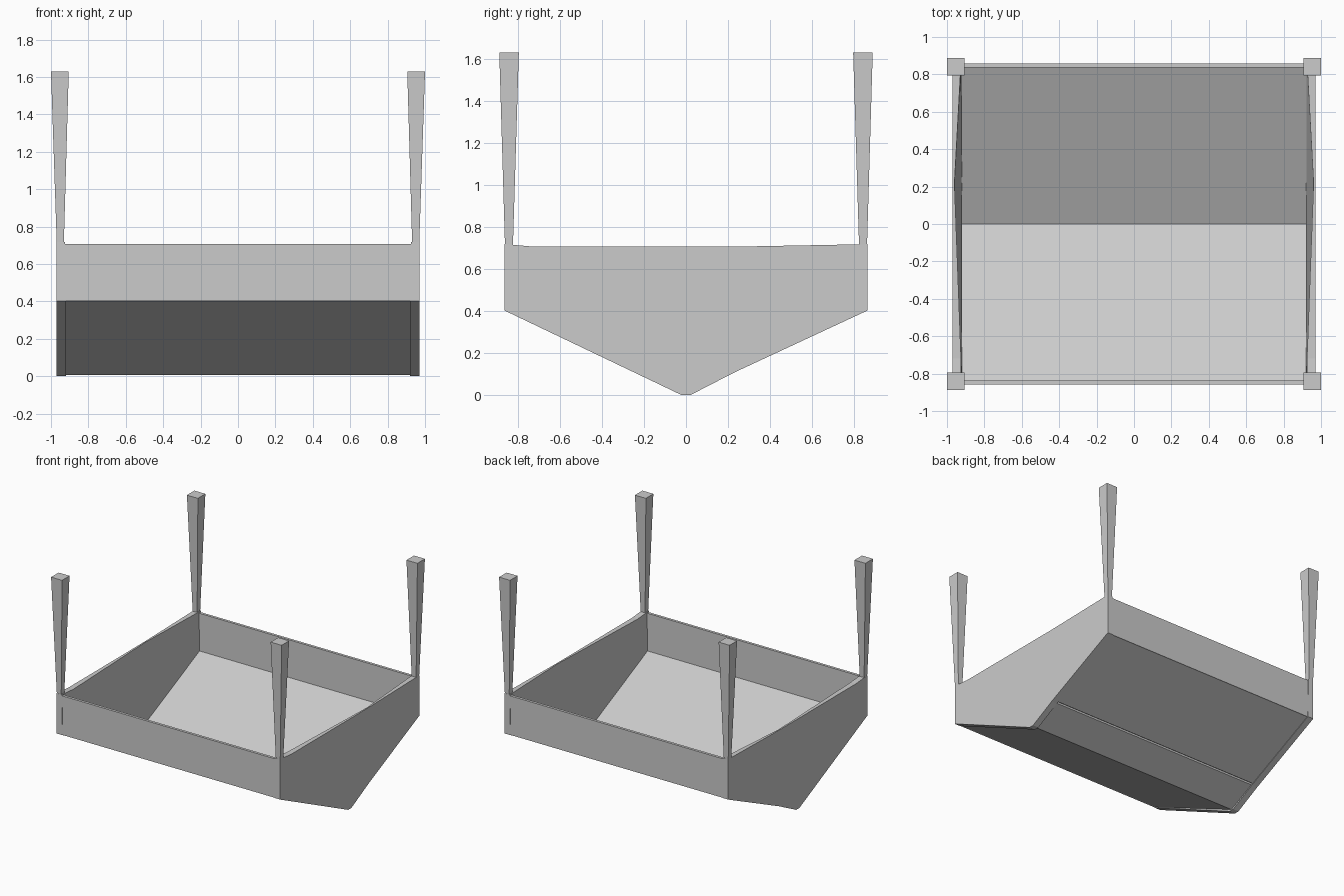
import bpy, bmesh

if "Cube" in bpy.data.objects:
    bpy.data.objects.remove(bpy.data.objects["Cube"])


def add_mesh(name, verts, faces):
    me = bpy.data.meshes.new(name)
    me.from_pydata(verts, [], faces)
    bm = bmesh.new()
    bm.from_mesh(me)
    bmesh.ops.recalc_face_normals(bm, faces=bm.faces)
    bm.to_mesh(me)
    bm.free()
    ob = bpy.data.objects.new(name, me)
    bpy.context.collection.objects.link(ob)
    return ob


def loft(name, a, b):
    """Closed solid between two matching loops."""
    n = len(a)
    faces = [tuple(range(n)), tuple(range(n, 2 * n))]
    faces += [(i, (i + 1) % n, n + (i + 1) % n, n + i) for i in range(n)]
    return add_mesh(name, a + b, faces)


def mirror_x(ob):
    m = ob.modifiers.new("mirror", 'MIRROR')
    m.use_axis[0] = True


def panel(name, profile, half):
    """Board with a y/z profile running across the width."""
    return loft(name, [(-half, y, z) for y, z in profile],
                [(half, y, z) for y, z in profile])


# End walls: pointed side profile, inner face leaning out at the middle of the rim
outer = [(-.862, .718), (-.862, .402), (-.02, 0), (.02, 0), (.23, .108),
         (.862, .402), (.862, .718), (.22, .706), (-.72, .706)]
inner_x = [.925, .92, .92, .92, .92, .92, .925, .96, .925]
wall = loft("end_wall", [(.97, y, z) for y, z in outer],
            [(x, y, z) for x, (y, z) in zip(inner_x, outer)])
mirror_x(wall)

# Front and back boards
for name, s in (("front_board", -1), ("back_board", 1)):
    panel(name, [(s * .859, .402), (s * .859, .708), (s * .838, .708), (s * .838, .402)], .965)

# Sloping floor panels, slightly recessed between the end walls
panel("front_floor", [(-.855, .404), (0, .006), (0, .022), (-.845, .416)], .93)
panel("back_lower_floor", [(0, .006), (.225, .113), (.225, .128), (0, .022)], .93)
panel("back_upper_floor", [(.24, .118), (.855, .404), (.845, .416), (.225, .128)], .93)

# Tapered corner posts flaring towards the top
for name, s in (("front_post", -1), ("back_post", 1)):
    def ring(x0, x1, y0, y1, z):
        return [(x0, s * y0, z), (x1, s * y0, z), (x1, s * y1, z), (x0, s * y1, z)]
    mirror_x(loft(name, ring(.932, .968, .824, .86, .68), ring(.905, 1, .795, .888, 1.63)))
